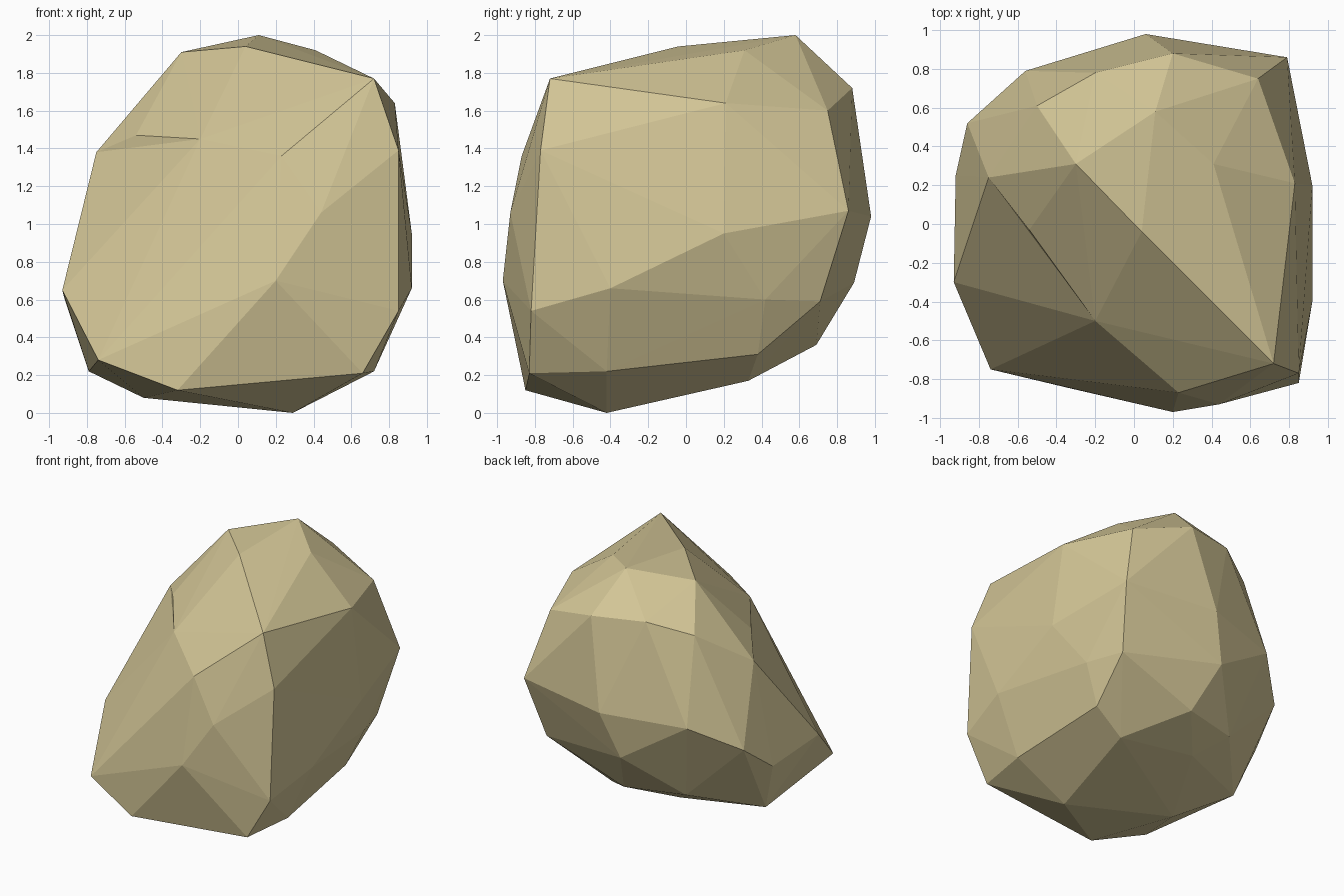
import bpy
import bmesh
from mathutils import Vector

# Remove the default cube only
default_cube = bpy.data.objects.get("Cube")
if default_cube:
    bpy.data.objects.remove(default_cube, do_unlink=True)


def flat_material(name, rgb):
    """One plain colour, shown in both the viewport and renders."""
    colour = (*rgb, 1.0)
    material = bpy.data.materials.new(name)
    material.use_nodes = True
    material.diffuse_color = colour
    shader = material.node_tree.nodes["Principled BSDF"]
    shader.inputs["Base Color"].default_value = colour
    shader.inputs["Roughness"].default_value = 0.9
    return material


# Corners of the notch on the upper right side
notch_top = (-.3, .31, 1.91)
notch_back = (-.75, .24, 1.38)
notch_front = (-.2, -.5, 1.45)
notch_tip = Vector((-.54, -.03, 1.47))

# Crown: the long ridge and the peaks around it
crown = [
    notch_top, (.04, -.04, 1.94), (.72, -.72, 1.77),
    (.11, .58, 2), (.41, .31, 1.92), (.83, .21, 1.64),
]

# Shoulder: the corners where the sides bend into the top
shoulder = [
    notch_back, notch_front, (.23, -.87, 1.36), (.85, -.77, 1.39),
    (.64, .75, 1.6), (.2, .88, 1.72), (-.2, .78, 1.74), (-.5, .61, 1.65),
]

# Waist: the widest corners
waist = [
    (.44, -.93, 1.06), (.2, -.97, .7), (.85, -.82, .54), (.92, -.4, .66),
    (.92, .2, .95), (.79, .86, 1.07), (.06, .98, 1.04), (-.56, .79, 1.01),
    (-.86, .52, .82), (-.92, .25, .61), (-.93, -.3, .65),
]

# Foot: the corners that taper underneath to the resting point
foot = [
    (.79, .42, .6), (.7, .71, .59), (-.06, .89, .69), (.66, .38, .31),
    (.05, .69, .36), (-.4, .57, .37), (.4, .33, .17), (-.22, .38, .23),
    (-.79, .15, .22), (-.5, -.17, .08), (-.74, -.75, .28),
    (-.32, -.85, .12), (.29, -.42, 0), (.66, -.83, .21), (.72, -.42, .22),
]

# Wrap the corners in a faceted shell
bm = bmesh.new()
for corner in crown + shoulder + waist + foot:
    bm.verts.new(corner)
hull = bmesh.ops.convex_hull(bm, input=bm.verts)
buried = set(hull["geom_interior"]) | set(hull["geom_unused"])
buried_verts = [item for item in buried if isinstance(item, bmesh.types.BMVert)]
if buried_verts:
    bmesh.ops.delete(bm, geom=buried_verts, context="VERTS")


# Raise the small step above the notch
def touches(face, point):
    return any((v.co - Vector(point)).length < 0.001 for v in face.verts)


notch_faces = [
    face for face in bm.faces
    if all(touches(face, p) for p in (notch_top, notch_back, notch_front))
]
if notch_faces:
    poked = bmesh.ops.poke(bm, faces=notch_faces)
    for vert in poked["verts"]:
        vert.co = notch_tip

bmesh.ops.recalc_face_normals(bm, faces=bm.faces)
for face in bm.faces:
    face.smooth = False

# The boulder object
mesh = bpy.data.meshes.new("boulder")
bm.to_mesh(mesh)
bm.free()
mesh.materials.append(flat_material("sandstone", (0.66, 0.57, 0.31)))
boulder = bpy.data.objects.new("boulder", mesh)
bpy.context.collection.objects.link(boulder)
